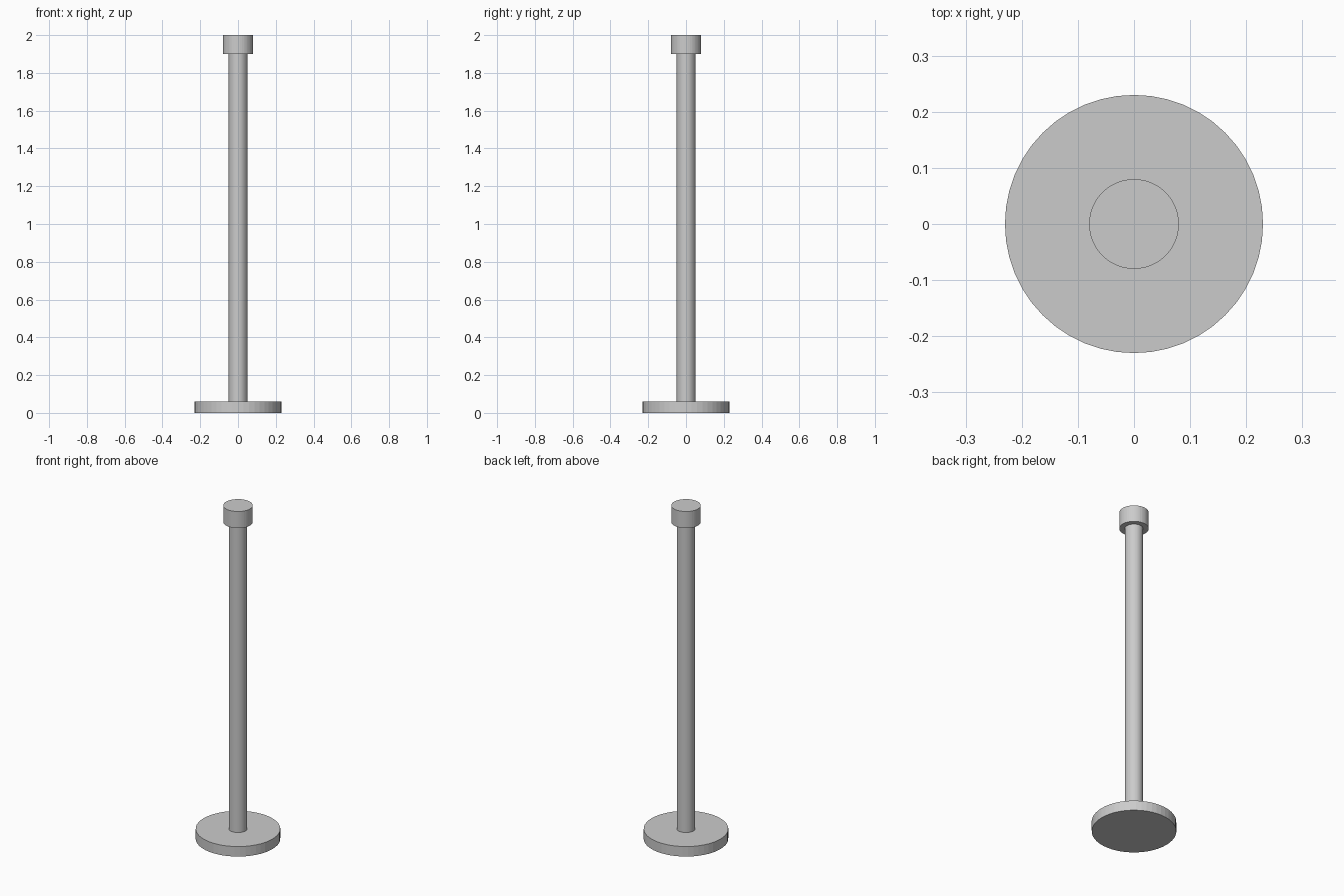
import bpy

cube = bpy.data.objects.get("Cube")
if cube:
    bpy.data.objects.remove(cube, do_unlink=True)

# Single grey metal finish
GREY = (0.6, 0.6, 0.6, 1.0)
metal = bpy.data.materials.new("grey_metal")
metal.use_nodes = True
metal.diffuse_color = GREY
metal.node_tree.nodes["Principled BSDF"].inputs["Base Color"].default_value = GREY


def add_disc(name, radius, bottom, top, sides=48):
    """Upright cylinder spanning two heights."""
    bpy.ops.mesh.primitive_cylinder_add(
        vertices=sides, radius=radius, depth=top - bottom,
        location=(0, 0, (bottom + top) / 2))
    part = bpy.context.object
    part.name = part.data.name = name
    part.data.materials.append(metal)
    return part


# Floor plate, pole and end cap, stacked on one axis
add_disc("base_plate", 0.23, 0.0, 0.06)
add_disc("pole", 0.05, 0.06, 1.9)
add_disc("top_cap", 0.08, 1.9, 2.0)
